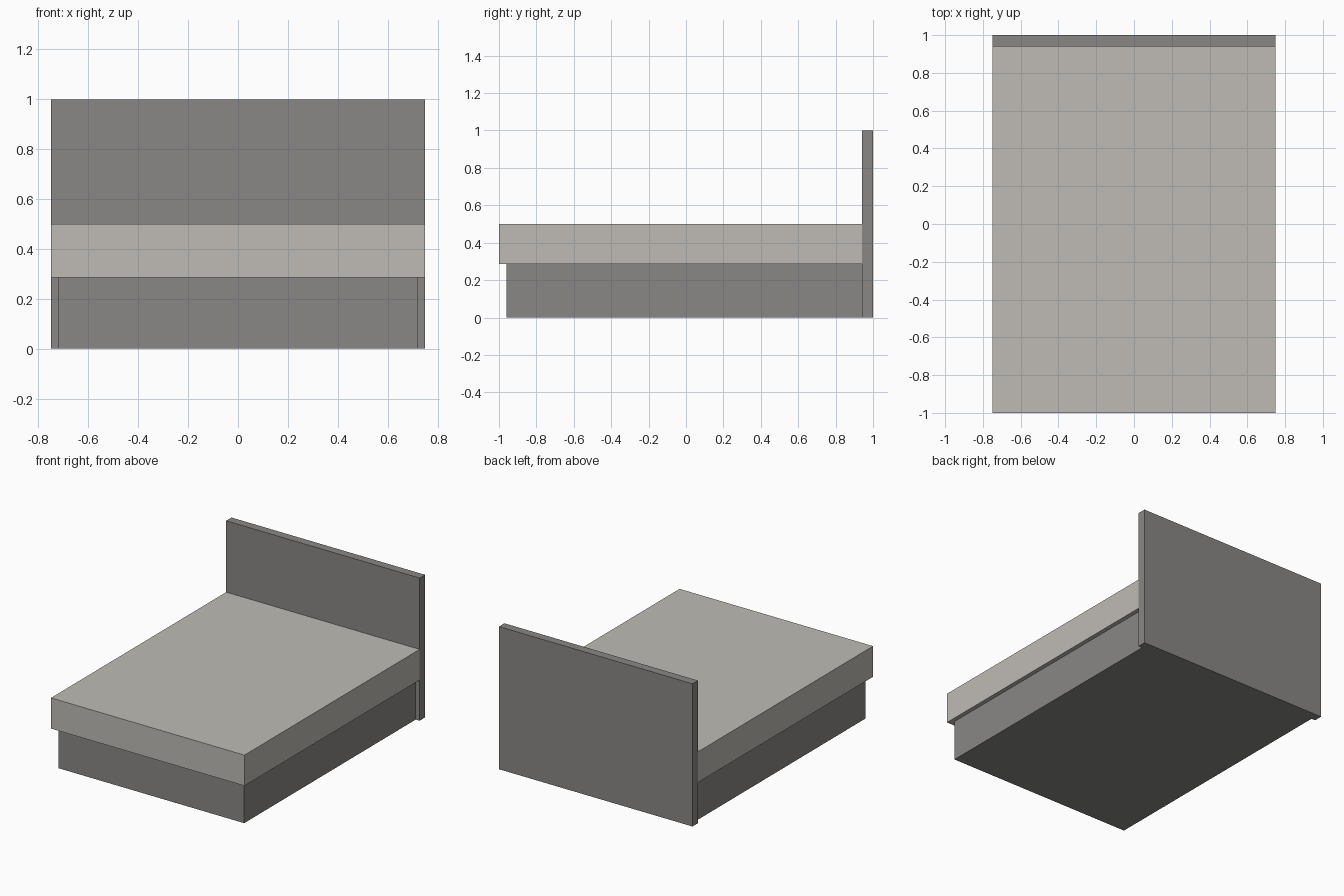
import bpy

cube = bpy.data.objects.get("Cube")
if cube:
    bpy.data.objects.remove(cube, do_unlink=True)


def make_material(name, colour):
    mat = bpy.data.materials.new(name)
    mat.use_nodes = True
    mat.diffuse_color = colour
    mat.node_tree.nodes["Principled BSDF"].inputs["Base Color"].default_value = colour
    return mat


def box(name, low, high, mat):
    """Box spanning two opposite corners."""
    centre = [(a + b) / 2 for a, b in zip(low, high)]
    bpy.ops.mesh.primitive_cube_add(size=1, location=centre)
    obj = bpy.context.object
    obj.name = name
    obj.scale = [b - a for a, b in zip(low, high)]
    bpy.ops.object.transform_apply(location=False, rotation=False, scale=True)
    obj.data.materials.append(mat)
    return obj


frame_grey = make_material("frame grey", (0.25, 0.245, 0.235, 1))
linen = make_material("mattress linen", (0.52, 0.50, 0.46, 1))

half_width = 0.75
base_half = 0.72
board_front = 0.94
base_top = 0.285

# Solid base, set in from the mattress edge
box("bed_base", (-base_half, -0.96, 0), (base_half, board_front, base_top), frame_grey)

# Mattress, overhanging the base at the sides and foot
box("mattress", (-half_width, -1, base_top), (half_width, board_front, 0.5), linen)

# Upright headboard reaching the floor
box("headboard", (-half_width, board_front, 0), (half_width, 1, 1), frame_grey)
